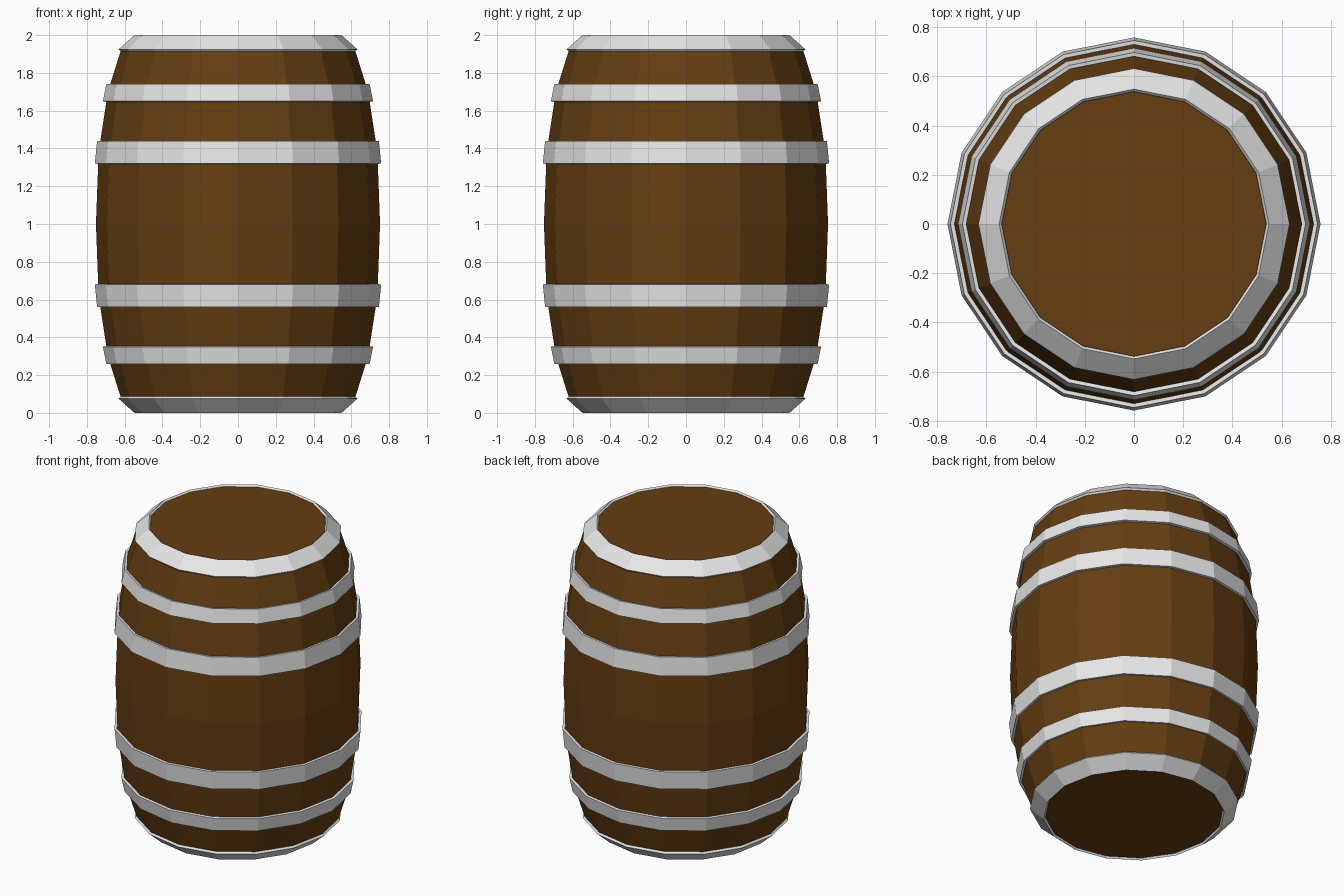
import bpy, bmesh, math

SIDES = 16
cube = bpy.data.objects.get("Cube")
if cube:
    bpy.data.objects.remove(cube, do_unlink=True)


def material(name, colour, roughness):
    mat = bpy.data.materials.new(name)
    mat.use_nodes = True
    mat.diffuse_color = colour
    bsdf = mat.node_tree.nodes["Principled BSDF"]
    bsdf.inputs["Base Color"].default_value = colour
    bsdf.inputs["Roughness"].default_value = roughness
    return mat


wood = material("brown wood", (0.128, 0.047, 0.006, 1), 0.8)
metal = material("pale grey metal", (0.8, 0.8, 0.8, 1), 0.5)


def lathe(name, profile, mat, closed):
    """Spin (radius, height) points around z; closed loops make rings, open ones get end caps."""
    bm = bmesh.new()
    rings = []
    for r, z in profile:
        angles = [math.tau * i / SIDES for i in range(SIDES)]
        rings.append([bm.verts.new((r * math.cos(a), r * math.sin(a), z)) for a in angles])
    pairs = list(zip(rings, rings[1:]))
    if closed:
        pairs.append((rings[-1], rings[0]))
    else:
        bm.faces.new(rings[0])
        bm.faces.new(rings[-1])
    for low, high in pairs:
        for i in range(SIDES):
            j = (i + 1) % SIDES
            bm.faces.new((low[i], low[j], high[j], high[i]))
    bmesh.ops.recalc_face_normals(bm, faces=bm.faces)
    mesh = bpy.data.meshes.new(name)
    bm.to_mesh(mesh)
    bm.free()
    mesh.materials.append(mat)
    obj = bpy.data.objects.new(name, mesh)
    bpy.context.collection.objects.link(obj)
    return obj


def mirrored(profile):
    return [(r, 2 - z) for r, z in profile]


# Bulging body with chamfered ends
upper = [(0.752, 1.0), (0.738, 1.38), (0.689, 1.70), (0.62, 1.92), (0.537, 1.99)]
lathe("barrel_body", mirrored(upper[:0:-1]) + upper, wood, False)

# Hoops: lower outer edge and upper outer edge of each strip
hoops = {
    "belly_hoop": ((0.758, 1.32), (0.746, 1.44)),
    "shoulder_hoop": ((0.715, 1.65), (0.697, 1.74)),
    "end_rim": ((0.632, 1.925), (0.548, 2.0)),
}
THICKNESS = 0.016
for name, (low, high) in hoops.items():
    # Offset inward, square to the strip
    dr, dz = high[0] - low[0], high[1] - low[1]
    length = math.hypot(dr, dz)
    nr, nz = -dz / length * THICKNESS, dr / length * THICKNESS
    section = [low, high, (high[0] + nr, high[1] + nz), (low[0] + nr, low[1] + nz)]
    lathe("upper_" + name, section, metal, True)
    lathe("lower_" + name, mirrored(section), metal, True)
